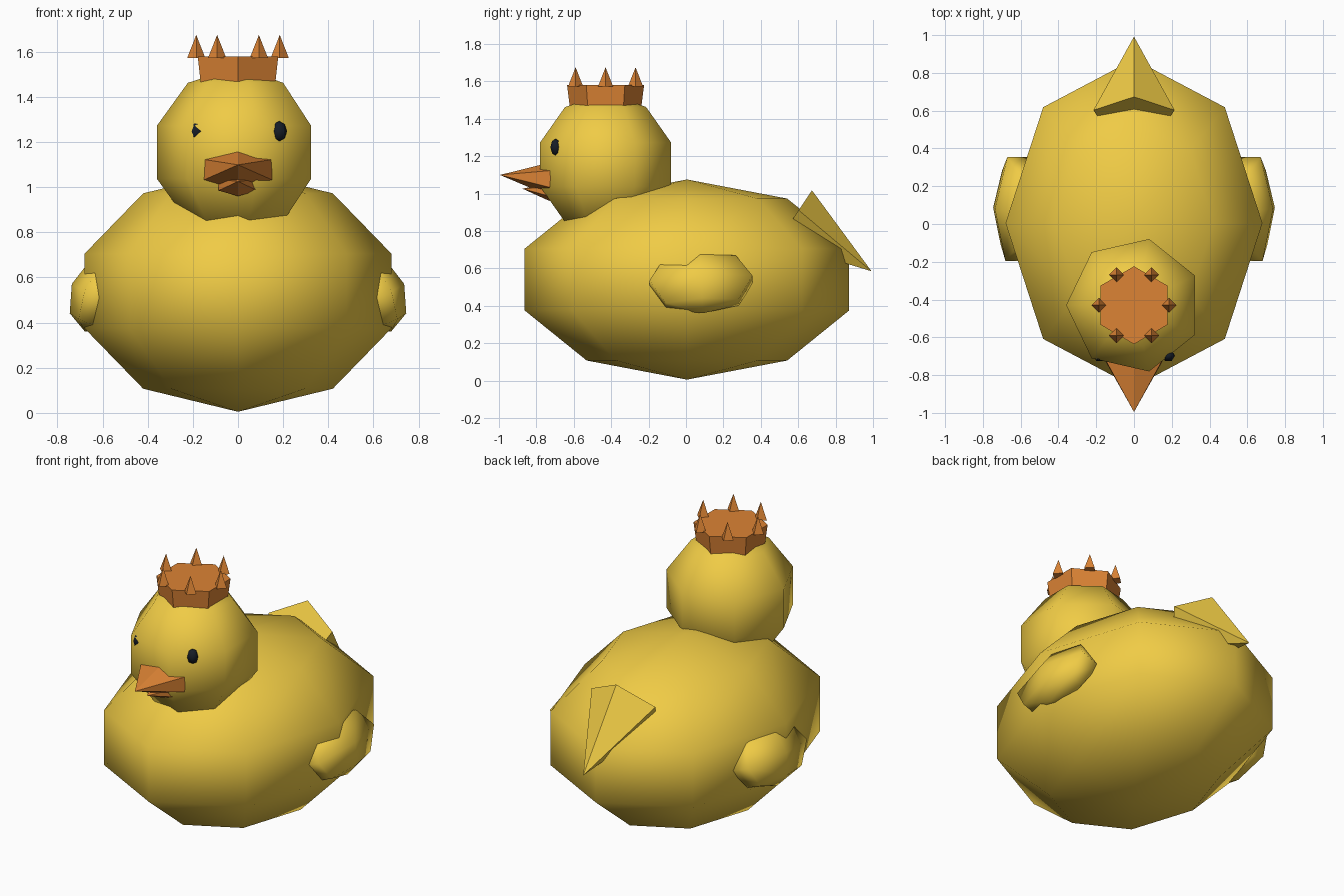
import bpy, bmesh
from math import sin, cos, pi, radians
from mathutils import Matrix, Vector, Euler

if "Cube" in bpy.data.objects:
    bpy.data.objects.remove(bpy.data.objects["Cube"])


def material(name, color):
    m = bpy.data.materials.new(name)
    m.diffuse_color = (*color, 1)
    m.use_nodes = True
    m.node_tree.nodes["Principled BSDF"].inputs["Base Color"].default_value = m.diffuse_color
    return m


YELLOW = material("yellow", (0.87, 0.60, 0.06))
ORANGE = material("orange", (0.72, 0.23, 0.035))
BLACK = material("black", (0.008, 0.012, 0.02))


def lathe(name, profile, sides, phase, mat, loc, scale, rot=(0, 0, 0), smooth=False, mirror=False):
    """Revolve (radius, height) points; radius 0 gives a pole, open ends are capped."""
    bm = bmesh.new()
    rings = []
    for r, z in profile:
        n = sides if r > 0 else 1
        rings.append([bm.verts.new((r * cos(radians(phase) + 2 * pi * i / sides),
                                    r * sin(radians(phase) + 2 * pi * i / sides), z))
                      for i in range(n)])
    for a, b in zip(rings, rings[1:]):
        for i in range(sides):
            j = (i + 1) % sides
            quad = [a[i % len(a)], a[j % len(a)], b[j % len(b)], b[i % len(b)]]
            bm.faces.new(list(dict.fromkeys(quad)))
    for ring in (rings[0], rings[-1]):
        if len(ring) > 1:
            bm.faces.new(ring)
    rotation = Euler([radians(d) for d in rot]).to_matrix().to_4x4()
    bm.transform(Matrix.Translation(loc) @ rotation @ Matrix.Diagonal((*scale, 1)))
    if mirror:
        bm.transform(Matrix.Diagonal((-1, 1, 1, 1)))
    bmesh.ops.recalc_face_normals(bm, faces=bm.faces)
    for f in bm.faces:
        f.smooth = smooth
    me = bpy.data.meshes.new(name)
    bm.to_mesh(me)
    bm.free()
    me.materials.append(mat)
    ob = bpy.data.objects.new(name, me)
    bpy.context.collection.objects.link(ob)
    return ob


def ball(name, sides, rings, phase, mat, loc, scale, **kw):
    prof = [(0, -1)] + [(sin(pi * i / rings), -cos(pi * i / rings)) for i in range(1, rings)] + [(0, 1)]
    return lathe(name, prof, sides, phase, mat, loc, scale, smooth=True, **kw)


def cone(name, sides, phase, mat, loc, scale, rot=(0, 0, 0)):
    return lathe(name, [(1, 0), (0, 1)], sides, phase, mat, loc, scale, rot)


# Body and head
ball("body", 8, 5, 0, YELLOW, (0, 0.005, 0.54), (0.715, 0.912, 0.535))
ball("head", 7, 5, 180, YELLOW, (0, -0.43, 1.155), (0.378, 0.378, 0.38))

# Wings and eyes, one per side
for side, flip in (("right", False), ("left", True)):
    ball(side + "_wing", 6, 4, 0, YELLOW, (0.615, 0.08, 0.525), (0.13, 0.3175, 0.177),
         rot=(3, -21, 0), mirror=flip)
    ball(side + "_eye", 6, 4, 0, BLACK, (0.182, -0.697, 1.248), (0.035, 0.032, 0.045), mirror=flip)

# Tail points backwards and down
cone("tail", 5, -90, YELLOW, (0, 0.571, 0.863), (0.226, 0.185, 0.505), (-123.5, 0, 0))

# Beak halves
cone("upper_beak", 6, 90, ORANGE, (0, -0.725, 1.078), (0.173, 0.09, 0.271), (85.5, 0, 0))
cone("lower_beak", 6, 90, ORANGE, (0, -0.725, 1.01), (0.1, 0.05, 0.15), (84, 0, 0))

# Crown band with a ring of spikes
lathe("crown_band", [(0.19, 1.455), (0.206, 1.58)], 6, 90, ORANGE, (0, -0.43, 0), (1, 1, 1))
for i in range(6):
    a = i * pi / 3
    cone(f"crown_spike_{i + 1}", 4, 0, ORANGE,
         (0.185 * cos(a), -0.43 + 0.185 * sin(a), 1.573), (0.04, 0.04, 0.102))
